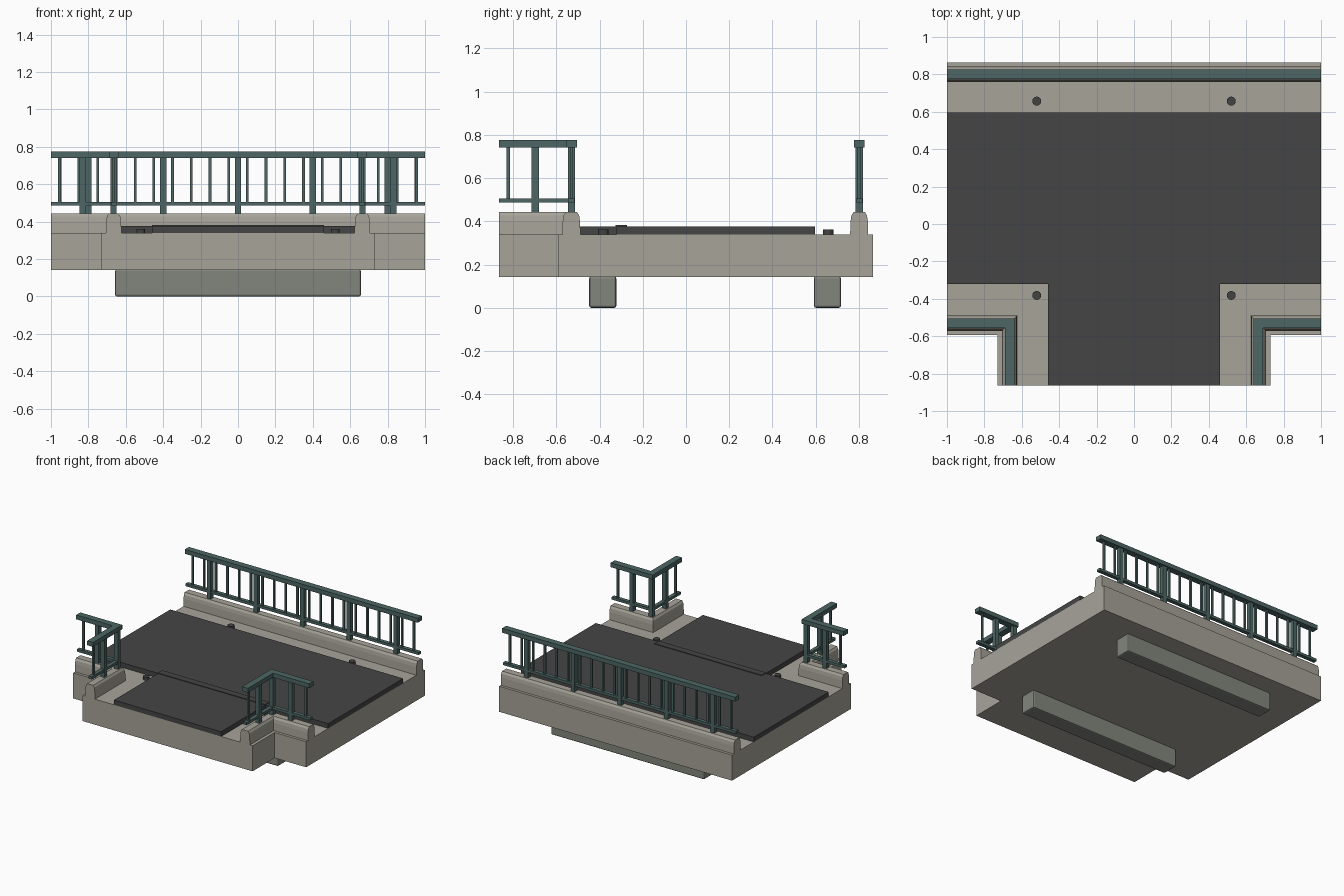
import bpy, bmesh
from mathutils import Vector

if "Cube" in bpy.data.objects:
    bpy.data.objects.remove(bpy.data.objects["Cube"])


def material(name, rgb):
    m = bpy.data.materials.new(name)
    m.diffuse_color = (*rgb, 1)
    m.use_nodes = True
    m.node_tree.nodes["Principled BSDF"].inputs["Base Color"].default_value = m.diffuse_color
    return m


CONCRETE = material("warm concrete", (0.385, 0.37, 0.32))
BEAM = material("grey beam", (0.225, 0.24, 0.205))
ASPHALT = material("dark asphalt", (0.06, 0.06, 0.06))
STEEL = material("green painted steel", (0.075, 0.135, 0.128))
IRON = material("drain iron", (0.055, 0.055, 0.055))


def finish(name, bm, mat):
    bmesh.ops.recalc_face_normals(bm, faces=bm.faces)
    me = bpy.data.meshes.new(name)
    bm.to_mesh(me)
    bm.free()
    me.materials.append(mat)
    ob = bpy.data.objects.new(name, me)
    bpy.context.collection.objects.link(ob)
    return ob


def add_box(bm, x0, x1, y0, y1, z0, z1):
    vs = bmesh.ops.create_cube(bm, size=1)["verts"]
    for v in vs:
        v.co = Vector((x1 if v.co.x > 0 else x0,
                       y1 if v.co.y > 0 else y0,
                       z1 if v.co.z > 0 else z0))


def box(name, mat, *ext, bevel=0):
    bm = bmesh.new()
    add_box(bm, *ext)
    if bevel:
        bmesh.ops.bevel(bm, geom=bm.edges[:], offset=bevel, segments=2,
                        profile=0.5, affect='EDGES')
    return finish(name, bm, mat)


def prism(name, mat, outline, z0, z1):
    bm = bmesh.new()
    f = bm.faces.new([bm.verts.new((x, y, z0)) for x, y in outline])
    ext = bmesh.ops.extrude_face_region(bm, geom=[f])["geom"]
    for v in ext:
        if isinstance(v, bmesh.types.BMVert):
            v.co.z = z1
    return finish(name, bm, mat)


def sweep(name, mat, path, profile):
    """Sweep a closed (offset, z) profile along a flat path with mitred corners."""
    pts = [Vector(p) for p in path]
    bm = bmesh.new()
    rings = []
    for i, p in enumerate(pts):
        dirs = [(pts[j + 1] - pts[j]).normalized()
                for j in (i - 1, i) if 0 <= j < len(pts) - 1]
        normals = [Vector((-d.y, d.x)) for d in dirs]
        n = sum(normals, Vector((0, 0)))
        n = n / n.dot(normals[0])
        rings.append([bm.verts.new((p.x + n.x * o, p.y + n.y * o, z))
                      for o, z in profile])
    k = len(profile)
    for a, b in zip(rings, rings[1:]):
        for i in range(k):
            bm.faces.new((a[i], a[(i + 1) % k], b[(i + 1) % k], b[i]))
    bm.faces.new(rings[0])
    bm.faces.new(rings[-1])
    return finish(name, bm, mat)


def rect(w, z0, z1):
    return [(-w / 2, z0), (w / 2, z0), (w / 2, z1), (-w / 2, z1)]


HALF = [(0.042, 0.335), (0.040, 0.40), (0.036, 0.427), (0.026, 0.443)]
CURB = HALF + [(-o, z) for o, z in reversed(HALF)]


def parapet(label, path, posts, balusters):
    # concrete curb with rails, posts and thin balusters on it
    sweep(label + "_curb", CONCRETE, path, CURB)
    sweep(label + "_top_rail", STEEL, path, rect(0.05, 0.741, 0.775))
    sweep(label + "_lower_rail", STEEL, path, rect(0.03, 0.486, 0.506))
    for part, spots, r, z0 in (("_posts", posts, 0.0165, 0.44),
                               ("_balusters", balusters, 0.007, 0.50)):
        bm = bmesh.new()
        for x, y in spots:
            add_box(bm, x - r, x + r, y - r, y + r, z0, 0.745)
        finish(label + part, bm, STEEL)


# T-shaped deck slab
E = 0.864
prism("deck_slab", CONCRETE,
      [(-1, E), (-1, -0.593), (-0.73, -0.593), (-0.73, -E),
       (0.73, -E), (0.73, -0.593), (1, -0.593), (1, E)], 0.142, 0.34)

# support beams under the deck
box("front_beam", BEAM, -0.657, 0.657, -0.448, -0.322, 0, 0.145, bevel=0.01)
box("back_beam", BEAM, -0.657, 0.657, 0.591, 0.717, 0, 0.145, bevel=0.01)

# road surfaces
box("main_road", ASPHALT, -1, 1, -0.322, 0.597, 0.338, 0.377)
box("branch_road", ASPHALT, -0.46, 0.46, -E, -0.322, 0.338, 0.377)
box("junction_strip", ASPHALT, -0.46, 0.46, -0.325, -0.272, 0.37, 0.382)

# drains on the walkways
for x in (-0.52, 0.52):
    for y in (-0.382, 0.657):
        bm = bmesh.new()
        bmesh.ops.create_cone(bm, cap_ends=True, segments=16, radius1=0.024,
                              radius2=0.024, depth=0.024)
        bmesh.ops.translate(bm, verts=bm.verts, vec=(x, y, 0.35))
        finish("drain", bm, IRON)

# straight back railing
parapet("back", [(-1, 0.801), (1, 0.801)],
        [(x * 0.4, 0.801) for x in range(-2, 3)],
        [(-0.95 + 0.1 * i, 0.801) for i in range(20)])

# mirrored corner railings at the front
for side, s in (("left", -1), ("right", 1)):
    cx, cy = s * 0.665, -0.53
    parapet(side + "_corner", [(s, cy), (cx, cy), (cx, -E)],
            [(cx, cy), (s * 0.83, cy), (cx, -0.697)],
            [(s * 0.955, cy), (cx, -0.822)])
